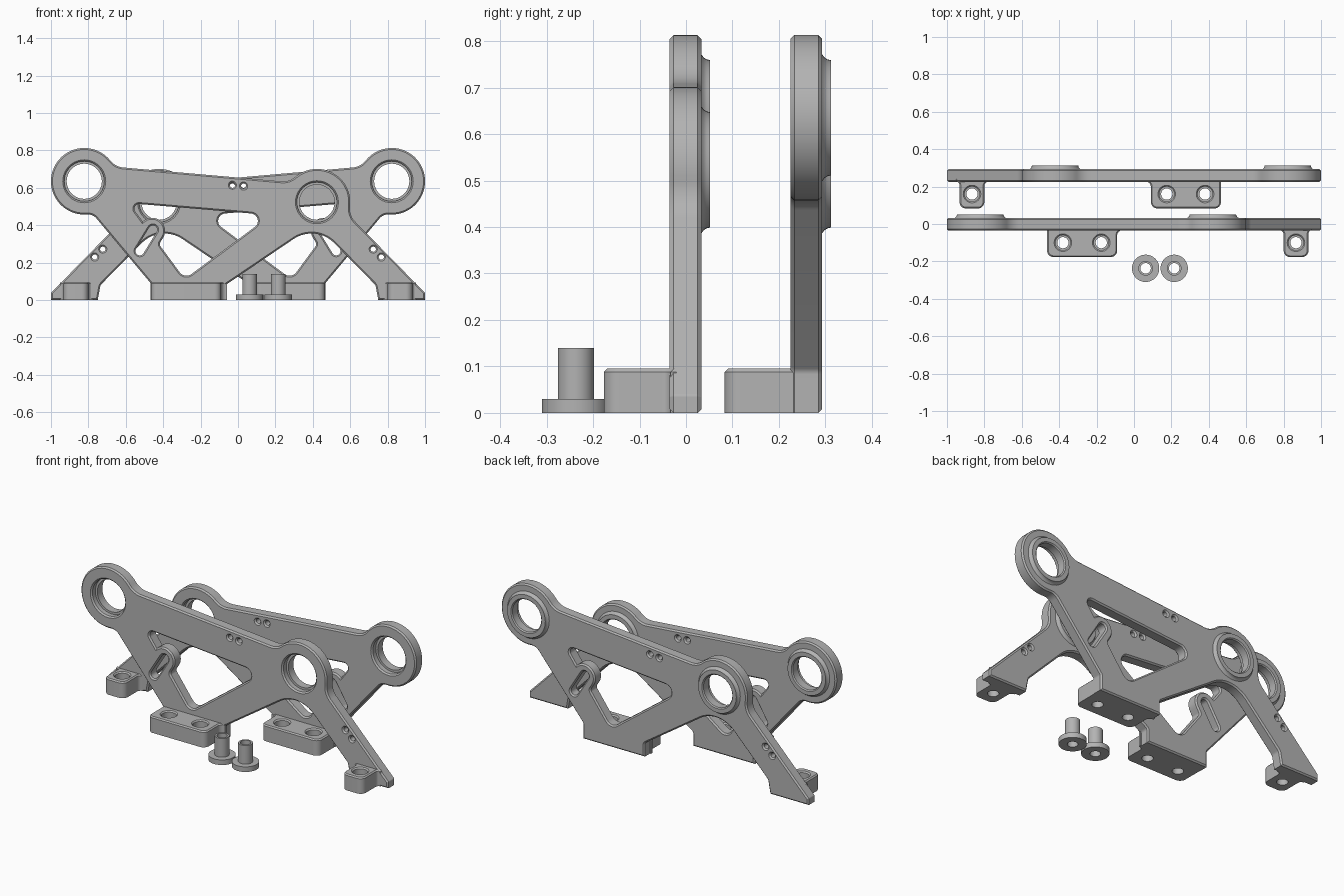
import bpy, bmesh, math
from mathutils import Vector
from mathutils.geometry import tessellate_polygon

if "Cube" in bpy.data.objects:
    bpy.data.objects.remove(bpy.data.objects["Cube"])

grey = bpy.data.materials.new("machined_grey")
grey.diffuse_color = (0.45, 0.45, 0.45, 1)
grey.use_nodes = True
grey.node_tree.nodes["Principled BSDF"].inputs["Base Color"].default_value = grey.diffuse_color


def arc(c, r, a0, a1, n=12):
    return [Vector((c[0] + r * math.cos(a0 + (a1 - a0) * i / n),
                    c[1] + r * math.sin(a0 + (a1 - a0) * i / n))) for i in range(n + 1)]


def short_arc(c, p, q, n=10):
    """Shortest arc around c from p to q."""
    a, b = p - c, q - c
    a0 = math.atan2(a.y, a.x)
    turn = math.atan2(a.x * b.y - a.y * b.x, a.dot(b))
    return arc(c, a.length, a0, a0 + turn, n)


def circle(c, r, n=40):
    return arc(c, r, 0, 2 * math.pi, n)[:-1]


def rounded(corners):
    """Closed outline from (x, y, corner radius) entries."""
    pts, out = [Vector(c[:2]) for c in corners], []
    for i, corner in enumerate(corners):
        b, r = pts[i], corner[2]
        if r == 0:
            out.append(b)
            continue
        d1 = (pts[i - 1] - b).normalized()
        d2 = (pts[(i + 1) % len(pts)] - b).normalized()
        half = d1.angle(d2) / 2
        t = r / math.tan(half)
        out += short_arc(b + (d1 + d2).normalized() * (r / math.sin(half)), b + d1 * t, b + d2 * t)
    return out


def ring_join(c, R, p, d, side, f):
    """Concave fillet from a ring (c, R) to a line leaving it along d; side +1 = outside is left."""
    c, p, d = Vector(c), Vector(p), Vector(d).normalized()
    n = Vector((-d.y, d.x)) * side
    q = p + n * f - c
    k = q.dot(d)
    t = -k + math.sqrt(k * k - q.length_squared + (R + f) ** 2)
    F = c + q + d * t
    return short_arc(F, c + (F - c) * (R / (R + f)), F - n * f)


def ring_arc(c, R, start, end):
    a0 = math.atan2(start.y - c[1], start.x - c[0])
    a1 = math.atan2(end.y - c[1], end.x - c[0])
    return arc(c, R, a0, a1 if a1 > a0 else a1 + 2 * math.pi, 40)


def finish(name, bm):
    bmesh.ops.recalc_face_normals(bm, faces=bm.faces)
    me = bpy.data.meshes.new(name)
    bm.to_mesh(me)
    bm.free()
    me.materials.append(grey)
    ob = bpy.data.objects.new(name, me)
    bpy.context.collection.objects.link(ob)
    bpy.ops.object.select_all(action='DESELECT')
    ob.select_set(True)
    bpy.context.view_layer.objects.active = ob
    bpy.ops.object.shade_smooth_by_angle(angle=math.radians(30))


def prism(name, loops, lo, hi, ch_lo, ch_hi, place):
    """Extrude an outline (first loop) with holes, with chamfered rims."""
    clean = []
    for i, loop in enumerate(loops):
        pts = [p for j, p in enumerate(loop) if (p - loop[j - 1]).length > 1e-4]
        area = sum(pts[j - 1].x * p.y - p.x * pts[j - 1].y for j, p in enumerate(pts))
        clean.append(pts if (area > 0) == (i == 0) else pts[::-1])

    def inset(pts, b):
        out = []
        for j, p in enumerate(pts):
            e1 = (p - pts[j - 1]).normalized()
            e2 = (pts[(j + 1) % len(pts)] - p).normalized()
            n1, n2 = Vector((-e1.y, e1.x)), Vector((-e2.y, e2.x))
            out.append(p + (n1 + n2) * (b / (1 + n1.dot(n2))))
        return out

    levels = [(lo, ch_lo)] if ch_lo else []
    levels += [(lo + ch_lo, 0), (hi - ch_hi, 0)]
    levels += [(hi, ch_hi)] if ch_hi else []
    bm = bmesh.new()
    rows = [[[bm.verts.new(place(p.x, p.y, w)) for p in inset(l, b)] for l in clean]
            for w, b in levels]
    for low, high in zip(rows, rows[1:]):
        for a, b in zip(low, high):
            for j in range(len(a)):
                bm.faces.new((a[j - 1], a[j], b[j], b[j - 1]))
    for row, (w, b) in ((rows[0], levels[0]), (rows[-1], levels[-1])):
        flat = [v for loop in row for v in loop]
        for tri in tessellate_polygon([[p.to_3d() for p in inset(l, b)] for l in clean]):
            if len(set(tri)) == 3:
                bm.faces.new([flat[k] for k in tri])
    finish(name, bm)


def lathe(name, c, profile, place, n=48):
    """Spin a closed (radius, height) profile around an axis at c."""
    bm = bmesh.new()
    rows = [[bm.verts.new(place(p.x, p.y, w)) for p in circle(c, r, n)] for r, w in profile]
    for i in range(len(rows)):
        a, b = rows[i - 1], rows[i]
        for j in range(n):
            bm.faces.new((a[j - 1], a[j], b[j], b[j - 1]))
    finish(name, bm)


# Side plate outline: two bearing rings, a splayed leg and a broad foot
R = 0.178
high, low = (-0.822, 0.635), (0.422, 0.523)
top_a, top_b = (-0.606, 0.708), (0.25, 0.633)
slope = Vector(top_b) - Vector(top_a)
leg_join = ring_join(low, R, (1.0, 0.038), (0.70, -0.714), 1, 0.10)
low_join = ring_join(low, R, top_b, -slope, -1, 0.10)
high_join = ring_join(high, R, top_a, slope, 1, 0.10)
brace_join = ring_join(high, R, (-0.467, 0.09), (0.273, -0.326), -1, 0.06)
upper = (leg_join[::-1] + ring_arc(low, R, leg_join[0], low_join[0]) + low_join
         + high_join[::-1] + ring_arc(high, R, high_join[0], brace_join[0]) + brace_join)
outline = rounded([(-0.467, 0.09, 0.02), (-0.467, 0, 0), (-0.067, 0, 0), (-0.067, 0.08, 0.02),
                   (0.415, 0.406, 0.17), (0.735, 0.08, 0.03), (0.75, 0, 0), (1.0, 0, 0),
                   (1.0, 0.038, 0.01)] + [(p.x, p.y, 0) for p in upper])

# Triangular window with the slotted lug bulging into its left edge
lug = arc((-0.46, 0.37), 0.07, math.radians(135), math.radians(-32), 16)
window = rounded([(-0.582, 0.518, 0.025)] + [(p.x, p.y, 0) for p in lug]
                 + [(-0.422, 0.298, 0.02), (-0.285, 0.112, 0.045), (0.175, 0.454, 0.04)])
s0, s1 = Vector((-0.525, 0.262)), Vector((-0.455, 0.376))
tilt = math.atan2((s1 - s0).y, (s1 - s0).x)
slot = (arc(s1, 0.023, tilt - math.pi / 2, tilt + math.pi / 2)
        + arc(s0, 0.023, tilt + math.pi / 2, tilt + math.pi * 1.5))
screw_holes = [circle(c, 0.014, 20) for c in
               ((-0.03, 0.614), (0.03, 0.609), (0.723, 0.272), (0.766, 0.23))]
plate_loops = [outline, window, slot, circle(high, 0.107), circle(low, 0.107)] + screw_holes


def foot_plan(x0, x1, flare0, flare1):
    """Block projecting forward, flaring into the plate."""
    y0, y1, y2 = -0.177, -0.033, -0.02
    left = ([(x0 - flare0, y2, 0), (x0 - flare0, y1, 0), (x0, y1, flare0 * 0.95)]
            if flare0 else [(x0, y2, 0)])
    right = ([(x1, y1, flare1 * 0.95), (x1 + flare1, y1, 0), (x1 + flare1, y2, 0)]
             if flare1 else [(x1, y2, 0)])
    return rounded(left + [(x0, y0, 0.035), (x1, y0, 0.035)] + right)


feet = {"broad_foot": (foot_plan(-0.465, -0.09, 0, 0.03), (-0.38, -0.175)),
        "leg_foot": (foot_plan(0.80, 0.933, 0.025, 0.02), (0.866,))}

# Bearing collar standing proud of the rear face
collar = [(0.094, 0.0), (0.094, 0.046), (0.10, 0.052), (0.124, 0.052), (0.126, 0.044),
          (0.130, 0.038), (0.138, 0.032), (0.138, 0.022), (0.108, 0.02), (0.108, 0.0)]

# The rear plate is the front one mirrored and shifted back
for side, sx, dy in (("front", 1, 0.0), ("rear", -1, 0.26)):
    def upright(u, v, w):
        return (sx * u, w + dy, v)

    def level(u, v, w):
        return (sx * u, v + dy, w)

    prism(side + "_plate", plate_loops, -0.035, 0.033, 0.008, 0.008, upright)
    for label, c in (("high", high), ("low", low)):
        lathe(f"{side}_{label}_collar", c, collar, upright)
    for label, (plan, xs) in feet.items():
        # narrow bolt hole below, counterbore above
        prism(f"{side}_{label}_base", [plan] + [circle((x, -0.10), 0.03) for x in xs],
              0, 0.045, 0, 0, level)
        prism(f"{side}_{label}_top", [plan] + [circle((x, -0.10), 0.04) for x in xs],
              0.045, 0.095, 0, 0.007, level)

# Two loose flanged bushings
for i, x in enumerate((0.062, 0.215)):
    lathe(f"bushing_{i + 1}", (x, -0.237),
          [(0.028, 0), (0.073, 0), (0.073, 0.03), (0.039, 0.03), (0.039, 0.14), (0.028, 0.14)],
          lambda u, v, w: (u, v, w))
